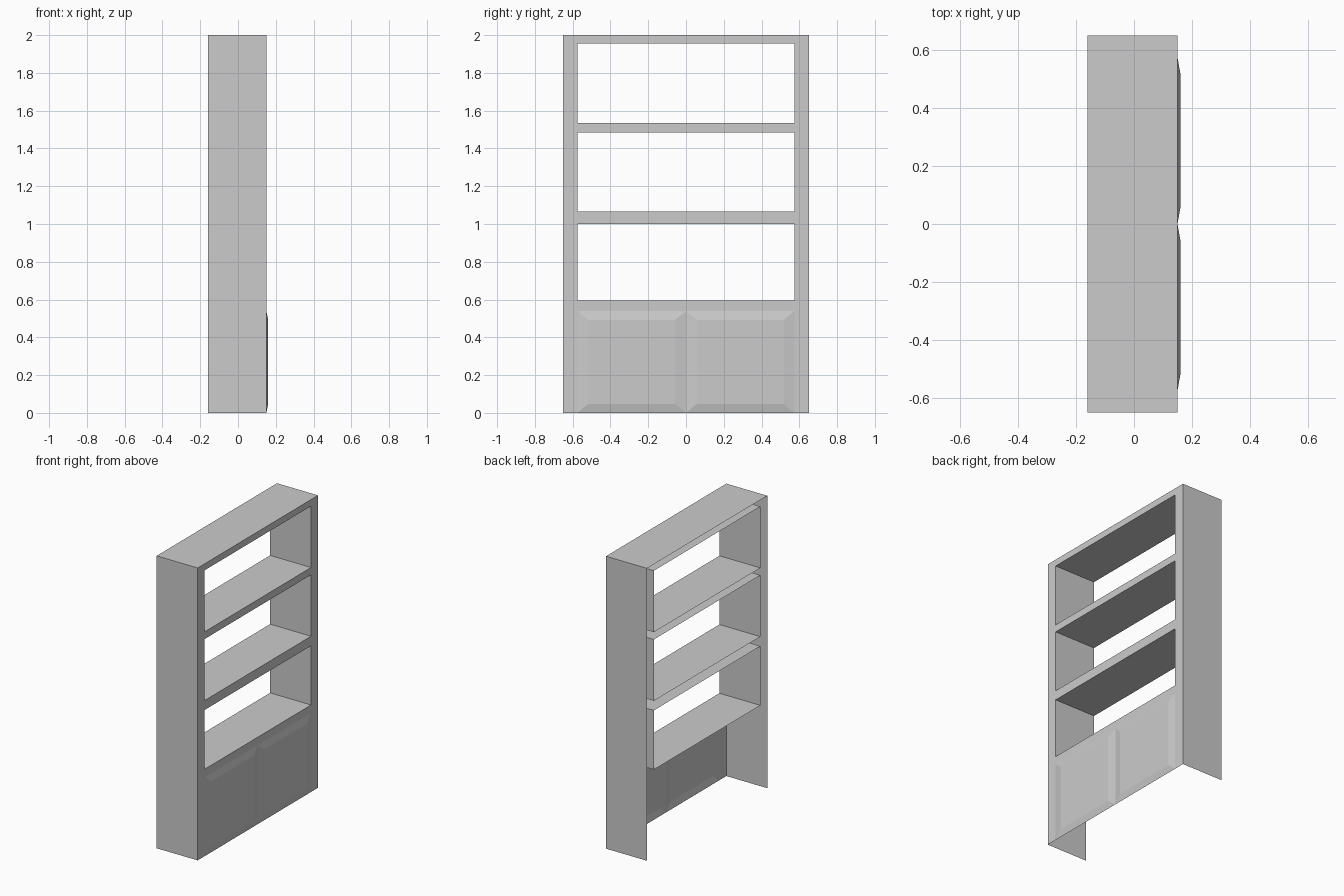
import bpy, bmesh

if "Cube" in bpy.data.objects:
    bpy.data.objects.remove(bpy.data.objects["Cube"])

XB, XF, XP = -0.16, 0.15, 0.16      # open back, front sheet, raised panel
W, IW, H = 0.65, 0.575, 2.0         # half width, half opening width, height
DOOR_TOP = 0.54
OPENINGS = [(0.595, 1.0), (1.065, 1.485), (1.535, 1.955)]


def make_object(name, quads):
    bm = bmesh.new()
    for quad in quads:
        bm.faces.new([bm.verts.new(p) for p in quad])
    bmesh.ops.remove_doubles(bm, verts=bm.verts, dist=1e-4)
    mesh = bpy.data.meshes.new(name)
    bm.to_mesh(mesh)
    bm.free()
    ob = bpy.data.objects.new(name, mesh)
    bpy.context.collection.objects.link(ob)
    return ob


def rect(x, y0, y1, z0, z1):
    """Corners of an upright rectangle, facing +x."""
    return [(x, y0, z0), (x, y1, z0), (x, y1, z1), (x, y0, z1)]


def bridge(a, b):
    """Strip of quads joining two four-cornered loops."""
    return [[a[i], a[(i + 1) % 4], b[(i + 1) % 4], b[i]] for i in range(4)]


# Outer case: two sides and a top, open at the back and the bottom
make_object("case", [
    [(XB, -W, 0), (XF, -W, 0), (XF, -W, H), (XB, -W, H)],
    [(XF, W, 0), (XB, W, 0), (XB, W, H), (XF, W, H)],
    [(XB, -W, H), (XF, -W, H), (XF, W, H), (XB, W, H)],
])

# Front frame: stiles at both sides, rails between the openings
levels = [DOOR_TOP] + [z for pair in OPENINGS for z in pair] + [H]
frame = [rect(XF, -W, -IW, 0, H), rect(XF, IW, W, 0, H)]
frame += [rect(XF, -IW, IW, z0, z1) for z0, z1 in zip(levels[::2], levels[1::2])]
make_object("front_frame", frame)

# Shelf compartments: thin-walled tubes running through to the back
for n, (z0, z1) in enumerate(OPENINGS, 1):
    make_object(f"shelf_compartment_{n}",
                bridge(rect(XF, -IW, IW, z0, z1), rect(XB, -IW, IW, z0, z1))[:])

# Cupboard doors: raised panels with sloping borders
for name, y0, y1 in (("left_door", -IW, 0), ("right_door", 0, IW)):
    outer = rect(XF, y0, y1, 0, DOOR_TOP)
    inner = rect(XP, y0 + 0.057, y1 - 0.057, 0.047, DOOR_TOP - 0.048)
    make_object(name, bridge(outer, inner) + [inner])

# Compartment walls face into the openings
for ob in bpy.data.objects:
    if ob.name.startswith("shelf_compartment"):
        centre = sum((v.co for v in ob.data.vertices), ob.location * 0) / len(ob.data.vertices)
        for p in ob.data.polygons:
            if p.normal.dot(centre - p.center) < 0:
                p.flip()
        ob.data.update()
